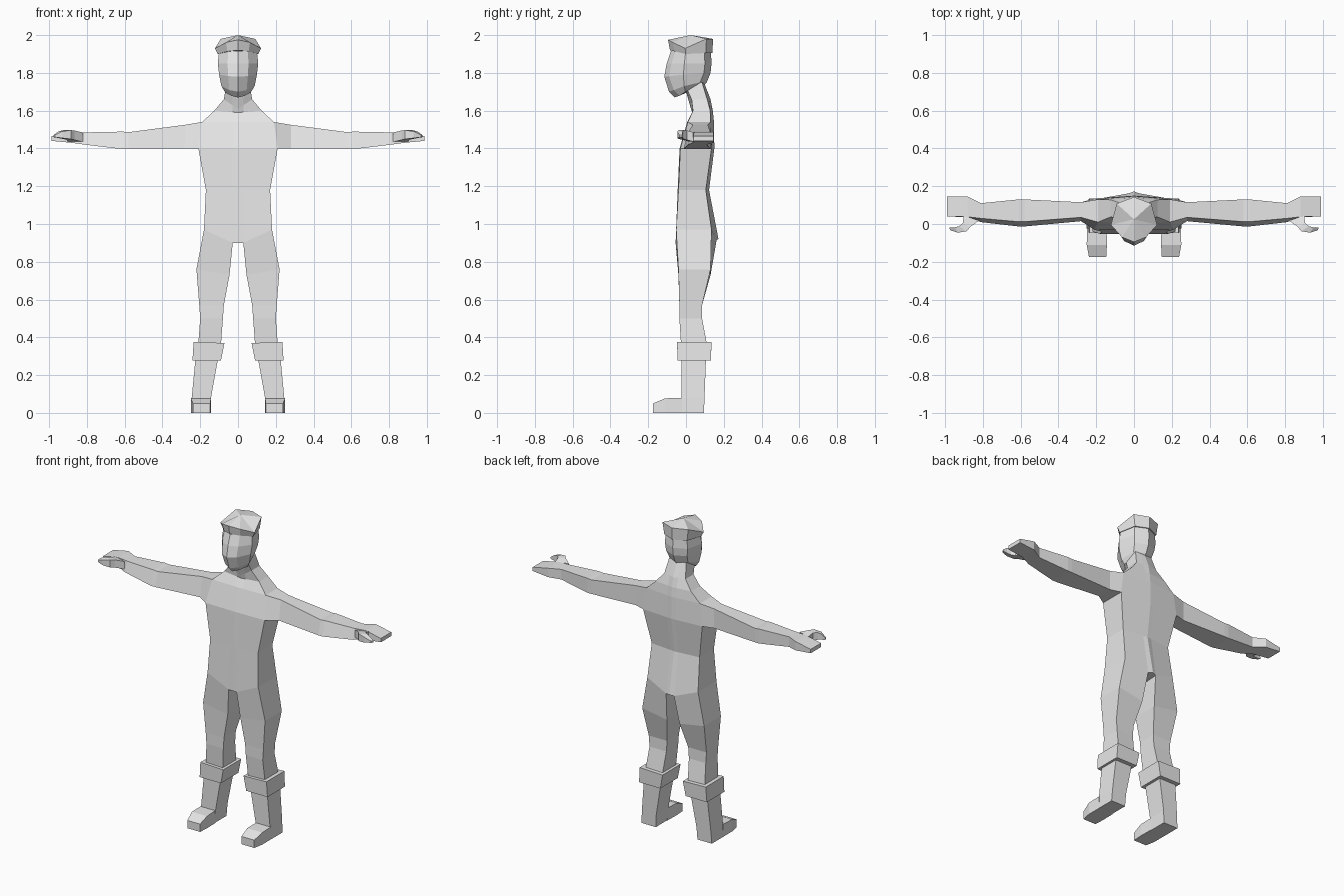
import bpy
import bmesh
from mathutils import Vector

if "Cube" in bpy.data.objects:
    bpy.data.objects.remove(bpy.data.objects["Cube"], do_unlink=True)

grey = bpy.data.materials.new("light_grey")
grey.use_nodes = True
grey.diffuse_color = (0.8, 0.8, 0.8, 1)
grey.node_tree.nodes["Principled BSDF"].inputs["Base Color"].default_value = (0.8, 0.8, 0.8, 1)


def loft(bm, rings, closed=True, start=True, end=True, skip=()):
    """Skin a list of point rings with quads; skip holds (ring, side) pairs left open."""
    rows = [[bm.verts.new(p) for p in ring] for ring in rings]
    n = len(rows[0])
    for i in range(len(rows) - 1):
        for j in range(n if closed else n - 1):
            k = (j + 1) % n
            if (i, j) not in skip:
                bm.faces.new((rows[i][j], rows[i][k], rows[i + 1][k], rows[i + 1][j]))
    if start:
        bm.faces.new(rows[0][::-1])
    if end:
        bm.faces.new(rows[-1])


def finish(bm, name):
    """Mirror the left half across x, weld the seam and make the object."""
    copy = bmesh.ops.duplicate(bm, geom=bm.verts[:] + bm.edges[:] + bm.faces[:])
    for v in copy["geom"]:
        if isinstance(v, bmesh.types.BMVert):
            v.co.x = -v.co.x
    bmesh.ops.remove_doubles(bm, verts=bm.verts[:], dist=0.0002)
    bmesh.ops.recalc_face_normals(bm, faces=bm.faces[:])
    mesh = bpy.data.meshes.new(name)
    bm.to_mesh(mesh)
    bm.free()
    mesh.materials.append(grey)
    obj = bpy.data.objects.new(name, mesh)
    bpy.context.collection.objects.link(obj)
    return obj


def box_ring(z, xi, xo, yf, yb, zi=None):
    """Horizontal four-point ring; zi is the height of the inner edge."""
    zi = z if zi is None else zi
    return [(xi, yf, zi), (xo, yf, z), (xo, yb, z), (xi, yb, zi)]


def torso_ring(z, xo, yf, yb, yc, zf=None):
    """Half ring from the front centre round to the back centre."""
    zf = z if zf is None else zf
    t = 0.03 / xo
    return [(0, yf - 0.004, zf), (0.03, yf - 0.003, zf + (z - zf) * t), (xo, yf, z),
            (xo, yb, z), (0.03, yc + (yb - yc) * t, z), (0, yc, z)]


# Torso and neck
bm = bmesh.new()
hip = [(0, -0.055, 0.9), (0.028, -0.055, 0.9), (0.18, -0.052, 0.97),
       (0.18, 0.135, 0.97), (0.028, 0.162, 0.915), (0, 0.172, 0.92)]
torso = [hip,
         torso_ring(1.18, 0.17, -0.04, 0.105, 0.122),
         torso_ring(1.40, 0.21, -0.03, 0.135, 0.15),
         torso_ring(1.54, 0.19, 0.01, 0.13, 0.148),
         torso_ring(1.60, 0.125, 0.037, 0.128, 0.142, 1.59),
         torso_ring(1.66, 0.075, 0.03, 0.112, 0.13, 1.61),
         torso_ring(1.75, 0.06, -0.01, 0.085, 0.095)]
loft(bm, torso, closed=False, start=False, skip={(2, 2)})
bm.faces.new([bm.verts.new(hip[i]) for i in (0, 1, 4, 5)])

# Arm and flat hand, growing out of the open shoulder
low, high = torso[2], torso[3]
arm = [[low[2], high[2], high[3], low[3]]]
for x, fb, ft, yb, zb, zt in ((0.28, 0.015, 0.035, 0.115, 1.40, 1.525),
                              (0.58, -0.013, 0.012, 0.13, 1.396, 1.486),
                              (0.61, -0.013, 0.012, 0.13, 1.396, 1.489),
                              (0.81, 0.01, 0.03, 0.11, 1.42, 1.485),
                              (0.88, 0.036, 0.038, 0.145, 1.43, 1.487),
                              (0.988, 0.04, 0.04, 0.145, 1.44, 1.465)):
    arm.append([(x, fb, zb), (x, ft, zt), (x, yb, zt), (x, yb, zb)])
loft(bm, arm, start=False)

# Hooked thumb: outer and inner edge points with bottom and top heights
thumb = []
for (xo, yo), (xi, yi), zb, zt in (((0.82, 0.018), (0.90, 0.045), 1.435, 1.484),
                                   ((0.865, -0.015), (0.905, 0.005), 1.445, 1.495),
                                   ((0.885, -0.038), (0.925, -0.012), 1.45, 1.497),
                                   ((0.93, -0.046), (0.95, -0.018), 1.455, 1.49),
                                   ((0.97, -0.034), (0.978, -0.02), 1.46, 1.47)):
    thumb.append([(xo, yo, zb), (xo, yo, zt), (xi, yi, zt), (xi, yi, zb)])
loft(bm, thumb)

# Trouser leg, tucked into the boot cuff
leg = [[hip[i] for i in (1, 2, 3, 4)],
       box_ring(0.76, 0.045, 0.22, -0.04, 0.13, 0.73),
       box_ring(0.57, 0.075, 0.205, -0.035, 0.085),
       box_ring(0.50, 0.08, 0.20, -0.035, 0.085),
       box_ring(0.34, 0.092, 0.212, -0.025, 0.115)]
loft(bm, leg, start=False)
finish(bm, "body")

# Boots: shaft and foot
bm = bmesh.new()
loft(bm, [box_ring(0.32, 0.10, 0.222, -0.025, 0.107),
          box_ring(0.08, 0.143, 0.245, -0.025, 0.098),
          box_ring(0.0, 0.148, 0.25, -0.025, 0.095)])
foot = []
for y, xi, xo, zt in ((-0.02, 0.145, 0.249, 0.08), (-0.11, 0.143, 0.25, 0.077),
                      (-0.175, 0.147, 0.238, 0.05)):
    foot.append([(xi, y, 0), (xo, y, 0), (xo, y, zt), (xi, y, zt)])
loft(bm, foot)
finish(bm, "boots")

# Turned-down boot cuffs
bm = bmesh.new()
loft(bm, [box_ring(0.375, 0.072, 0.235, -0.047, 0.135, 0.37),
          box_ring(0.278, 0.09, 0.241, -0.045, 0.132)])
finish(bm, "boot_cuffs")


def head_ring(zf, zs, zb, yf, yb, w):
    """Half ring: front ridge, cheek, side, back corner, back ridge."""
    return [(0, yf, zf), (0.52 * w, yf + 0.025, zf * 0.7 + zs * 0.3),
            (w, yf * 0.35 + yb * 0.2, zs), (0.75 * w, yb - 0.035, zb), (0, yb, zb)]


# Head with the jutting bearded chin
bm = bmesh.new()
loft(bm, [head_ring(1.67, 1.70, 1.73, -0.06, 0.09, 0.07),
          head_ring(1.70, 1.73, 1.75, -0.09, 0.11, 0.088),
          head_ring(1.78, 1.79, 1.80, -0.115, 0.13, 0.10),
          head_ring(1.85, 1.85, 1.85, -0.102, 0.135, 0.107),
          head_ring(1.915, 1.915, 1.915, -0.08, 0.132, 0.10)], closed=False)
finish(bm, "head")

# Peaked cap with a flared rim and a raised centre ridge
bm = bmesh.new()
apex = [Vector((0, 0.025, 2.0))] * 5
loft(bm, [head_ring(1.92, 1.90, 1.905, -0.085, 0.14, 0.108),
          head_ring(1.975, 1.93, 1.98, -0.095, 0.143, 0.122),
          apex], closed=False, end=False)
finish(bm, "cap")
